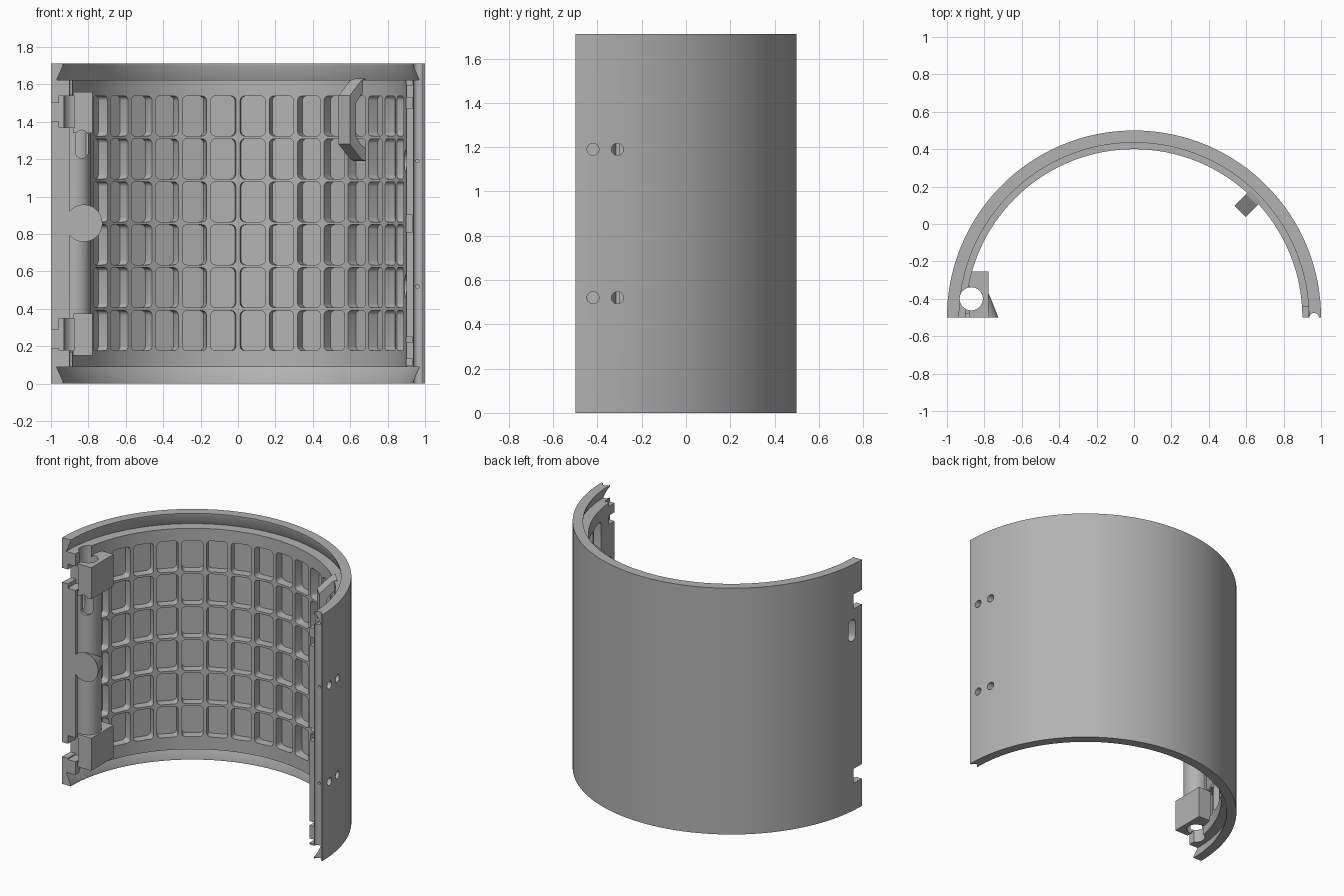
import bpy, bmesh
from math import sin, cos, pi, radians
from mathutils import Matrix, Vector

if "Cube" in bpy.data.objects:
    bpy.data.objects.remove(bpy.data.objects["Cube"])

HEIGHT = 1.71
AXIS_Y = -0.5
grey = bpy.data.materials.new("plain grey")
grey.use_nodes = True
grey.diffuse_color = (0.45, 0.45, 0.45, 1)
grey.node_tree.nodes["Principled BSDF"].inputs["Base Color"].default_value = (0.45, 0.45, 0.45, 1)


def finish(name, bm):
    bmesh.ops.recalc_face_normals(bm, faces=bm.faces)
    mesh = bpy.data.meshes.new(name)
    bm.to_mesh(mesh)
    bm.free()
    mesh.materials.append(grey)
    ob = bpy.data.objects.new(name, mesh)
    bpy.context.collection.objects.link(ob)
    return ob


def box(name, x0, x1, y0, y1, z0, z1):
    bm = bmesh.new()
    bmesh.ops.create_cube(bm, size=1)
    bmesh.ops.scale(bm, verts=bm.verts, vec=(x1 - x0, y1 - y0, z1 - z0))
    bmesh.ops.translate(bm, verts=bm.verts, vec=((x0 + x1) / 2, (y0 + y1) / 2, (z0 + z1) / 2))
    return finish(name, bm)


def rod(name, start, end, r0, r1=None):
    a, b = Vector(start), Vector(end)
    bm = bmesh.new()
    turn = (b - a).to_track_quat('Z', 'Y').to_matrix().to_4x4()
    bmesh.ops.create_cone(bm, cap_ends=True, segments=40, radius1=r0, radius2=r1 or r0,
                          depth=(b - a).length, matrix=Matrix.Translation((a + b) / 2) @ turn)
    return finish(name, bm)


def prism(bm, points, matrix, depth):
    """Extrude a flat outline (local xy) along local z."""
    face = bm.faces.new([bm.verts.new(matrix @ Vector((x, y, 0))) for x, y in points])
    new = bmesh.ops.extrude_face_region(bm, geom=[face])["geom"]
    move = matrix.to_3x3() @ Vector((0, 0, depth))
    bmesh.ops.translate(bm, verts=[v for v in new if isinstance(v, bmesh.types.BMVert)], vec=move)


def rounded(w, h, r, steps=4):
    corners = [(w - r, h - r, 0), (r - w, h - r, 1), (r - w, r - h, 2), (w - r, r - h, 3)]
    return [(cx + r * cos((q + s / steps) * pi / 2), cy + r * sin((q + s / steps) * pi / 2))
            for cx, cy, q in corners for s in range(steps + 1)]


def combine(target, tool, operation):
    """Bake one boolean and remove the helper."""
    tool.hide_render = True
    mod = target.modifiers.new("cut", 'BOOLEAN')
    mod.operation, mod.solver, mod.object = operation, 'EXACT', tool
    deps = bpy.context.evaluated_depsgraph_get()
    deps.update()
    mesh = bpy.data.meshes.new_from_object(target.evaluated_get(deps))
    target.modifiers.clear()
    target.data = mesh
    bpy.data.objects.remove(tool)


def cut(tool):
    combine(shell, tool, 'DIFFERENCE')


def add(tool):
    combine(shell, tool, 'UNION')


# Half-round shell with an undercut groove in each rim
half = [(1, 0), (0.935, 0), (0.935, 0.01), (0.97, 0.088), (0.9, 0.088)]
profile = half + [(r, HEIGHT - z) for r, z in reversed(half)]
bm = bmesh.new()
SEGMENTS = 96
rings = []
for i in range(SEGMENTS + 1):
    a = pi * i / SEGMENTS
    rings.append([bm.verts.new((r * cos(a), AXIS_Y + r * sin(a), z)) for r, z in profile])
for p, q in zip(rings, rings[1:]):
    for k in range(len(profile)):
        n = (k + 1) % len(profile)
        bm.faces.new((p[k], p[n], q[n], q[k]))
bm.faces.new(rings[0])
bm.faces.new(rings[-1])
shell = finish("half_shell", bm)

# Grid of rounded pockets on the inner wall
bm = bmesh.new()
for col in range(16):
    a = radians(15 + 10 * col)
    out = Vector((cos(a), sin(a), 0))
    side = Vector((-sin(a), cos(a), 0))
    up = Vector((0, 0, 1))
    for row in range(6):
        z = 0.283 + 0.2295 * row
        origin = Vector((0, AXIS_Y, z)) + out * 0.875
        m = Matrix((side, up, out)).transposed().to_4x4()
        m.translation = origin
        prism(bm, rounded(0.067, 0.107, 0.025), m, 0.083)
cut(finish("pockets", bm))

# Hinge tube, its end blocks and the thumb bump
HX, HY = -0.87, -0.4
add(rod("hinge_tube", (HX, HY, 0.17), (HX, HY, 1.54), 0.083))
add(box("hinge_web", -0.965, -0.88, -0.46, -0.3, 0.165, 1.545))
for z0, z1 in ((0.15, 0.375), (1.34, 1.56)):
    add(box("hinge_block", -0.882, -0.777, -0.4995, -0.255, z0, z1))
add(rod("thumb_bump", (-0.825, -0.4995, 0.857), (-0.825, -0.375, 0.857), 0.1, 0.05))
cut(rod("hinge_bore", (HX, HY, -0.1), (HX, HY, 1.9), 0.062))

# Windows and edge notches beside the hinge blocks
for z0 in (0.18, 1.37):
    cut(box("window", -0.957, -0.875, -0.55, -0.41, z0, z0 + 0.167))
for z0 in (0.19, 1.4):
    cut(box("edge_notch", -1.1, -0.9, -0.55, -0.413, z0, z0 + 0.1))

# Long slot from outside into the tube, and its opening at the front
bm = bmesh.new()
m = Matrix.Translation((-1.1, -0.4, 1.255)) @ Matrix.Rotation(pi / 2, 4, 'Y')
prism(bm, rounded(0.075, 0.035, 0.034), m, 0.23)
cut(finish("outer_slot", bm))
bm = bmesh.new()
m = Matrix.Translation((-0.835, -0.38, 1.28)) @ Matrix.Rotation(pi / 2, 4, 'X')
prism(bm, rounded(0.034, 0.075, 0.033), m, 0.2)
cut(finish("front_slot", bm))

# Opposite edge: half-round channel, stepped inner lip, screw holes
cut(rod("edge_channel", (0.963, -0.502, -0.1), (0.963, -0.502, 1.9), 0.026))
for z0, z1 in ((0.1, 0.13), (0.22, 0.25), (0.81, 0.9), (1.47, 1.53), (1.595, 1.63)):
    cut(box("lip_gap", 0.8, 0.933, -0.55, -0.44, z0, z1))
for z in (0.52, 1.19):
    cut(rod("pin_hole", (0.96, -0.55, z), (0.96, -0.43, z), 0.009))
    cut(rod("counterbore", (0.8, -0.42, z), (0.915, -0.42, z), 0.06))
    for y in (-0.42, -0.31):
        cut(rod("screw_hole", (0.8, y, z), (1.1, y, z), 0.027))

# Bridge-shaped loop on the inner wall
bm = bmesh.new()
outline = [(0.92, 1.19), (0.89, 1.2), (0.803, 1.28), (0.803, 1.54), (0.89, 1.62), (0.92, 1.63),
           (0.92, 1.56), (0.89, 1.545), (0.85, 1.5), (0.85, 1.32), (0.89, 1.275), (0.92, 1.26)]
out, side = Vector((cos(pi / 4), sin(pi / 4), 0)), Vector((sin(pi / 4), -cos(pi / 4), 0))
m = Matrix((out, Vector((0, 0, 1)), side)).transposed().to_4x4()
m.translation = Vector((0, AXIS_Y, 0)) - side * 0.0425
prism(bm, outline, m, 0.085)
finish("inner_loop", bm)

# Smooth curves, sharp edges
bpy.ops.object.select_all(action='DESELECT')
shell.select_set(True)
bpy.context.view_layer.objects.active = shell
bpy.ops.object.shade_smooth_by_angle(angle=radians(25))
